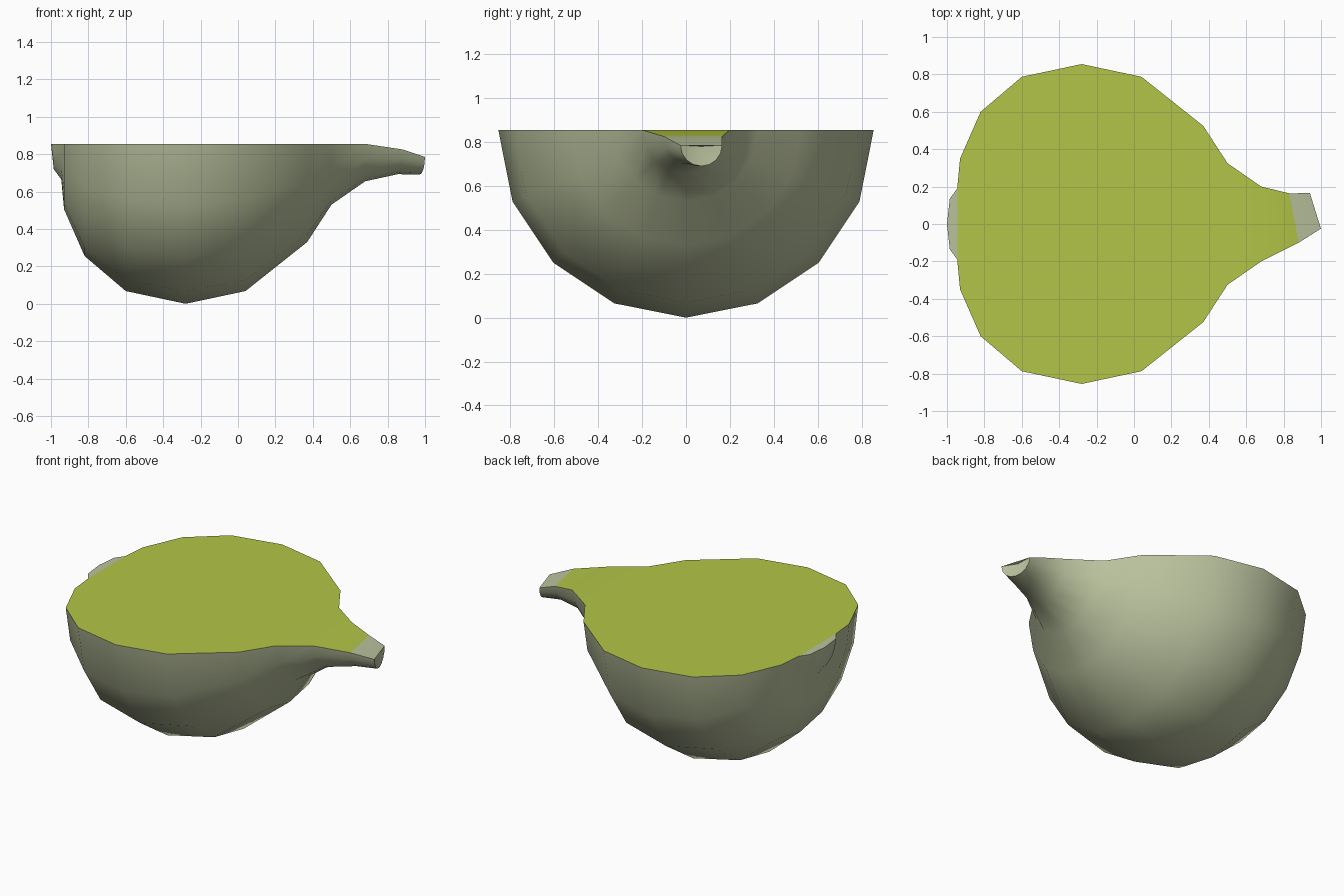
import bpy, bmesh, math

if "Cube" in bpy.data.objects:
    bpy.data.objects.remove(bpy.data.objects["Cube"])

TOP = 0.855
SIDES = 8  # segments round the lower half


def material(name, rgb):
    m = bpy.data.materials.new(name)
    m.diffuse_color = (*rgb, 1)
    m.use_nodes = True
    m.node_tree.nodes["Principled BSDF"].inputs["Base Color"].default_value = m.diffuse_color
    return m


skin = material("pale_green_skin", (0.49, 0.54, 0.34))
flesh = material("lime_green_flesh", (0.45, 0.56, 0.063))

# Stations along the fruit: x, centre y, centre z, radius, x skew per unit of y
stations = [
    (-0.985, 0, TOP, 0.135, 0),
    (-0.945, 0, TOP, 0.19, 0),
    (-0.93, 0, TOP, 0.35, 0),
    (-0.82, 0, TOP, 0.60, 0),
    (-0.60, 0, TOP, 0.787, 0),
    (-0.28, 0, TOP, 0.855, 0),
    (0.04, 0, TOP, 0.787, 0),
    (0.37, 0, TOP, 0.525, 0),
    (0.50, 0, TOP, 0.325, 0),
    (0.68, 0, TOP, 0.20, 0),
    (0.855, 0.032, 0.825, 0.132, -0.19),
    (0.97, 0.07, 0.785, 0.095, -0.31),
]

bm = bmesh.new()
rings = []
for x, cy, cz, r, skew in stations:
    ring = []
    for i in range(SIDES + 1):
        a = math.pi * i / SIDES
        dy = r * math.cos(a)
        ring.append(bm.verts.new((x + skew * dy, cy + dy, cz - r * math.sin(a))))
    rings.append(ring)


def face(verts, mat=0):
    f = bm.faces.new(verts)
    f.material_index = mat
    f.smooth = True


# Skin below, cut surface across the top (the two ends stay skin coloured)
for k, (a, b) in enumerate(zip(rings, rings[1:])):
    for i in range(SIDES):
        face((a[i], a[i + 1], b[i + 1], b[i]))
    face((a[0], b[0], b[-1], a[-1]), 1 if 1 <= k <= len(rings) - 3 else 0)

# Rounded blossom end and slightly hollow stem end
for ring, tip in ((rings[0], (-1.0, 0, TOP)), (rings[-1], (0.95, 0.07, 0.78))):
    c = bm.verts.new(tip)
    for i in range(SIDES):
        face((ring[i], ring[i + 1], c))
    face((ring[-1], ring[0], c))

bmesh.ops.recalc_face_normals(bm, faces=bm.faces)
mesh = bpy.data.meshes.new("half_fruit")
bm.to_mesh(mesh)
bm.free()
mesh.materials.append(skin)
mesh.materials.append(flesh)
fruit = bpy.data.objects.new("half_fruit", mesh)
bpy.context.collection.objects.link(fruit)
bpy.context.view_layer.objects.active = fruit
fruit.select_set(True)
bpy.ops.object.shade_smooth_by_angle(angle=math.radians(50))
